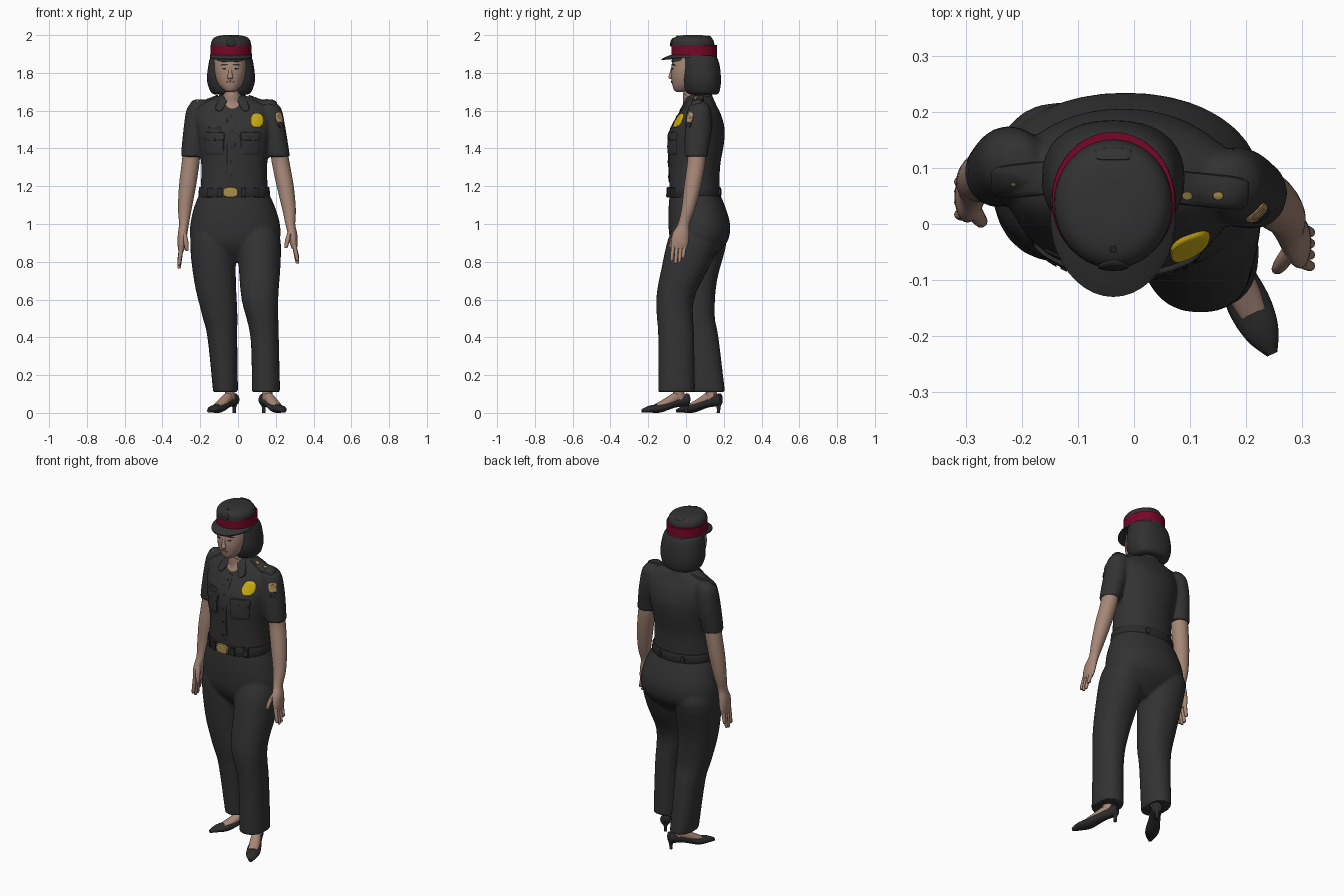
import bpy
import bmesh
import math
from mathutils import Matrix, Vector
from mathutils.bvhtree import BVHTree

default_cube = bpy.data.objects.get("Cube")
if default_cube:
    bpy.data.objects.remove(default_cube, do_unlink=True)

created = []
trees = {}


def make_material(name, red, green, blue):
    material = bpy.data.materials.new(name)
    material.use_nodes = True
    colour = (red, green, blue, 1)
    material.diffuse_color = colour
    material.node_tree.nodes["Principled BSDF"].inputs["Base Color"].default_value = colour
    return material


uniform = make_material("charcoal cloth", .032, .032, .032)
hair_colour = make_material("black hair", .03, .03, .031)
leather = make_material("black leather", .024, .024, .025)
skin = make_material("warm skin", .38, .24, .182)
crimson = make_material("crimson band", .18, .002, .02)
yellow = make_material("badge yellow", .62, .43, .007)
brass = make_material("dull brass", .38, .26, .07)
lip_colour = make_material("muted lips", .28, .16, .12)
patch_tan = make_material("patch tan", .46, .28, .14)


def finish(name, material, bm):
    mesh = bpy.data.meshes.new(name)
    bm.to_mesh(mesh)
    trees[name] = BVHTree.FromBMesh(bm)
    bm.free()
    mesh.materials.append(material)
    part = bpy.data.objects.new(name, mesh)
    bpy.context.collection.objects.link(part)
    created.append(part)
    return part


def blend(p, q, r, s, t):
    """Catmull-Rom value between q and r."""
    return q + t * (r - p + t * (2 * p - 5 * q + 4 * r - s + t * (3 * (q - r) + s - p))) / 2


def smooth_path(sections, steps):
    keys = [sections[0], *sections, sections[-1]]
    path = []
    for quad in zip(keys, keys[1:], keys[2:], keys[3:]):
        for step in range(steps):
            path.append([blend(*values, step / steps) for values in zip(*quad)])
    path.append(sections[-1])
    return path


def oval(angle, width, height, power):
    c, s = math.cos(angle), math.sin(angle)
    return (math.copysign(abs(c) ** (2 / power), c) * width,
            math.copysign(abs(s) ** (2 / power), s) * height)


def loft(name, material, sections, sides=24, power=2, steps=4, along_y=False, matrix=Matrix()):
    """Skin oval rings given as centre x, y, z and two half widths."""
    bm = bmesh.new()
    rings = []
    for x, y, z, width, depth in smooth_path(sections, steps):
        ring = []
        for i in range(sides):
            u, v = oval(math.tau * i / sides, width, depth, power)
            ring.append(bm.verts.new((x + u, y, z + v) if along_y else (x + u, y + v, z)))
        rings.append(ring)
    for low, high in zip(rings, rings[1:]):
        for i in range(sides):
            j = (i + 1) % sides
            bm.faces.new((low[i], low[j], high[j], high[i]))
    bm.faces.new(rings[0])
    bm.faces.new(rings[-1])
    bmesh.ops.recalc_face_normals(bm, faces=bm.faces)
    bm.transform(matrix)
    return finish(name, material, bm)


def fuse(name, material, part_names):
    """Melt overlapping lofts into one continuous garment."""
    bm = bmesh.new()
    for part_name in part_names:
        source = bpy.data.objects[part_name]
        bm.from_mesh(source.data)
        created.remove(source)
        bpy.data.objects.remove(source, do_unlink=True)
    part = finish(name, material, bm)
    remesh = part.modifiers.new("Remesh", "REMESH")
    remesh.mode = "VOXEL"
    remesh.voxel_size = .008
    relax = part.modifiers.new("Relax", "SMOOTH")
    relax.iterations = 6
    graph = bpy.context.evaluated_depsgraph_get()
    garment = bpy.data.meshes.new_from_object(part.evaluated_get(graph))
    part.modifiers.clear()
    part.data = garment
    garment.materials.clear()
    garment.materials.append(material)
    trees[name] = BVHTree.FromPolygons([v.co for v in garment.vertices],
                                       [list(p.vertices) for p in garment.polygons])


def drape(name, material, targets, centre, size, facing=(0, -1, 0), power=2, thick=.006, roll=0):
    """Lay a thin rounded plate over the named parts."""
    out = Vector(facing).normalized()
    up = Vector((0, 1, 0)) if out.z > .9 else Vector((0, 0, 1))
    side = up.cross(out).normalized()
    turn = Matrix.Rotation(roll, 3, out)
    side, up = turn @ side, turn @ up
    bm = bmesh.new()

    def surface(u, v):
        start = Vector(centre) + side * u + up * v + out
        hits = [trees[t].ray_cast(start, -out) for t in targets]
        spans = [hit[3] for hit in hits if hit[0] is not None]
        return start - out * (min(spans) if spans else 1)

    middle = bm.verts.new(surface(0, 0) + out * thick)
    rings = []
    sides = 24
    for scale, lift in ((.35, thick), (.7, thick), (.93, thick), (1, thick * .6), (1, -.004)):
        ring = []
        for i in range(sides):
            u, v = oval(math.tau * i / sides, size[0] / 2, size[1] / 2, power)
            ring.append(bm.verts.new(surface(u * scale, v * scale) + out * lift))
        rings.append(ring)
    for i in range(sides):
        j = (i + 1) % sides
        bm.faces.new((middle, rings[0][i], rings[0][j]))
        for inner, outer in zip(rings, rings[1:]):
            bm.faces.new((inner[i], outer[i], outer[j], inner[j]))
    return finish(name, material, bm)


def arm_place(side, sections):
    """Set arm sections on the left, or swing them over to the right."""
    if side == "left":
        return sections
    return [(-.095 - .69 * x, y + .038 + max(0, 1.3 - z) * .11, z - max(0, 1 - z) * .12, *radii)
            for x, y, z, *radii in sections]


# Trousers
loft("hips", uniform, [(-.02, .045, 1.17, .18, .13), (-.018, .058, 1.09, .214, .15),
                       (-.015, .07, 1, .237, .163), (-.015, .07, .92, .236, .155),
                       (-.01, .06, .86, .19, .12), (-.01, .05, .8, .09, .06)], sides=40, power=2.1)
loft("left_leg", uniform, [(.09, .05, 1.02, .09, .1), (.108, .04, .92, .116, .135),
                           (.114, 0, .78, .111, .127), (.116, -.058, .6, .097, .1),
                           (.141, -.052, .4, .075, .095), (.148, -.05, .11, .075, .098)], power=2.2)
loft("right_leg", uniform, [(-.12, .07, 1.02, .09, .1), (-.133, .075, .92, .12, .142),
                            (-.122, .055, .7, .111, .109), (-.097, .06, .52, .094, .092),
                            (-.083, .08, .4, .079, .092), (-.066, .11, .11, .066, .097)], power=2.2)
fuse("trousers", uniform, ["hips", "left_leg", "right_leg"])

# Shirt body with short sleeves
loft("torso", uniform, [(-.02, .045, 1.15, .18, .133), (-.02, .045, 1.3, .174, .135),
                        (-.02, .053, 1.42, .188, .147), (-.02, .061, 1.5, .202, .144),
                        (-.02, .072, 1.575, .212, .115), (-.022, .075, 1.625, .187, .088),
                        (-.025, .075, 1.665, .11, .068), (-.03, .07, 1.685, .05, .045)], sides=40, power=2.1)
for side in ("left", "right"):
    loft(side + "_sleeve", uniform, arm_place(side, [
        (.16, .072, 1.65, .028, .03), (.172, .07, 1.61, .058, .06), (.19, .065, 1.5, .063, .071),
        (.213, .055, 1.38, .059, .063), (.215, .055, 1.355, .058, .062)]))
fuse("shirt", uniform, ["torso", "left_sleeve", "right_sleeve"])

# Belt
loft("belt", leather, [(-.02, .045, 1.14, .187, .138), (-.02, .045, 1.145, .19, .141),
                       (-.02, .045, 1.19, .187, .14), (-.02, .045, 1.195, .184, .137)],
     sides=40, power=2.1, steps=1)
drape("belt_buckle", brass, ["belt"], (-.04, 0, 1.168), (.08, .054), power=3, thick=.009)
for x in (-.15, -.1, .03, .1):
    drape("belt_keeper", leather, ["belt"], (x, 0, 1.168), (.025, .062), power=5, thick=.009)
for x in (-.1, .05):
    drape("back_belt_stud", leather, ["belt"], (x, 0, 1.168), (.024, .04), (0, 1, 0), thick=.009)

# Shirt front: placket, buttons and pockets
drape("button_placket", uniform, ["shirt"], (-.035, 0, 1.41), (.045, .38), power=8, thick=.004)
for i in range(5):
    drape("shirt_button", leather, ["button_placket"], (-.035, 0, 1.25 + .08 * i), (.012, .012), thick=.003)
for x in (-.125, .065):
    drape("chest_pocket", uniform, ["shirt"], (x, 0, 1.425), (.1, .12), power=6, thick=.007)
    drape("pocket_flap", uniform, ["shirt"], (x, 0, 1.465), (.108, .045), power=5, thick=.0095)
    drape("pocket_button", leather, ["pocket_flap"], (x, 0, 1.455), (.012, .012), thick=.003)
drape("name_plate", leather, ["shirt"], (-.125, 0, 1.505), (.07, .016), power=6, thick=.004)
drape("chest_badge", yellow, ["shirt"], (.1, 0, 1.548), (.07, .076), power=2.4, thick=.009)

# Neck opening and collar
loft("neck", skin, [(-.03, .045, 1.6, .052, .055), (-.033, .035, 1.69, .047, .048),
                    (-.038, .03, 1.77, .046, .048)])
loft("collar", uniform, [(-.03, .083, 1.645, .088, .07), (-.03, .085, 1.67, .076, .058),
                         (-.03, .083, 1.695, .064, .05)], steps=2)
drape("open_neckline", skin, ["shirt", "neck"], (-.03, 0, 1.652), (.084, .082), thick=.004)
for side in (-1, 1):
    drape("collar_wing", uniform, ["shirt", "collar"], (-.03 + side * .057, 0, 1.64), (.044, .095),
          power=3, thick=.0095, roll=side * .5)

# Arms and hands
for side in ("left", "right"):
    loft(side + "_arm", skin, arm_place(side, [
        (.213, .055, 1.42, .045, .05), (.225, .055, 1.33, .047, .048), (.25, .035, 1.2, .045, .045),
        (.27, .012, 1.08, .036, .036), (.277, -.012, 1, .026, .031), (.288, -.027, .95, .025, .044),
        (.295, -.033, .9, .021, .046), (.298, -.037, .87, .014, .04)]))
    for finger in range(4):
        y = -.067 + .02 * finger
        reach = (.09, .105, .1, .075)[finger]
        loft(side + "_finger", skin, arm_place(side, [
            (.297, y, .89, .012, .011), (.307, y - .005, .89 - reach / 2, .011, .01),
            (.314, y - .008, .9 - reach, .009, .009), (.314, y - .008, .895 - reach, .004, .004)]),
            sides=10, steps=2)
    loft(side + "_thumb", skin, arm_place(side, [
        (.28, -.045, .965, .014, .016), (.263, -.07, .92, .013, .014),
        (.255, -.08, .88, .01, .01), (.254, -.081, .872, .004, .004)]), sides=10, steps=2)

# Shoulder straps, pins and sleeve patch
for x, y, tilt, pin in ((.13, .06, -.1, .019), (-.18, .08, .1, .009)):
    drape("shoulder_strap", uniform, ["shirt"], (x, y, 1.6), (.15, .06), (0, 0, 1), 5, .0095, tilt)
    for step in (-.035, .02):
        drape("shoulder_pin", brass, ["shoulder_strap"], (x + step, y - .01, 1.6),
              (pin, pin * .8), (0, 0, 1), thick=.003)
drape("sleeve_patch", patch_tan, ["shirt"], (.225, .015, 1.563), (.046, .056), (.8, -.6, 0), 3, .004)
drape("sleeve_patch_crest", brass, ["sleeve_patch"], (.225, .015, 1.57), (.026, .024), (.8, -.6, 0), 2, .002)
drape("sleeve_patch_mark", leather, ["shirt"], (.225, .015, 1.525), (.036, .03), (.8, -.6, 0), 3, .005)

# Head and face
loft("head", skin, [(-.04, -.025, 1.7, .022, .028), (-.04, -.015, 1.712, .04, .05),
                    (-.041, .002, 1.745, .066, .076), (-.041, .012, 1.8, .082, .091),
                    (-.041, .03, 1.87, .085, .1), (-.041, .04, 1.92, .07, .08)], sides=32, power=2.2)
loft("nose", skin, [(-.041, -.074, 1.768, .011, .008), (-.041, -.079, 1.776, .016, .014),
                    (-.041, -.076, 1.8, .01, .011), (-.041, -.07, 1.835, .008, .006)], sides=12)
for side in (-1, 1):
    x = -.041 + .034 * side
    drape("eye", leather, ["head"], (x, 0, 1.822), (.022, .008), thick=.002)
    drape("eyebrow", hair_colour, ["head"], (x, 0, 1.843), (.042, .008), thick=.003, roll=side * -.1)
drape("lips", lip_colour, ["head"], (-.041, 0, 1.752), (.04, .013), thick=.004)

# Bobbed hair
loft("bobbed_hair", hair_colour, [(-.037, .09, 1.685, .085, .07), (-.037, .087, 1.7, .108, .09),
                                  (-.037, .082, 1.76, .127, .103), (-.037, .078, 1.84, .12, .1),
                                  (-.037, .068, 1.885, .108, .093), (-.037, .055, 1.9, .09, .08)],
     sides=36, power=2.3)
drape("fringe", hair_colour, ["head"], (-.041, 0, 1.875), (.15, .035), power=3, thick=.005)

# Cap with band, crown and peak
loft("cap_rim", uniform, [(-.037, .043, 1.88, .112, .121), (-.037, .043, 1.896, .109, .12)], sides=40, steps=1)
loft("cap_band", crimson, [(-.037, .043, 1.892, .11, .121), (-.037, .043, 1.948, .109, .121)], sides=40, steps=1)
loft("cap_crown", uniform, [(-.037, .036, 1.943, .106, .115), (-.037, .035, 1.97, .102, .111),
                            (-.037, .036, 1.99, .083, .093), (-.037, .037, 1.999, .045, .055),
                            (-.037, .037, 2, .01, .01)], sides=40)
drape("cap_emblem", leather, ["cap_crown", "cap_band"], (-.037, 0, 1.962), (.055, .046), thick=.005)
drape("cap_stud", leather, ["cap_crown"], (-.037, -.045, 1.9), (.012, .012), (0, 0, 1), thick=.004)
drape("cap_back_tab", uniform, ["cap_crown"], (-.037, .125, 1.9), (.065, .022), (0, 0, 1), 5, .004)
peak = bmesh.new()
rows = []
for i in range(25):
    angle = math.pi * (1 + i / 24)
    across, front = math.cos(angle), math.sin(angle)
    spread = abs(front) ** .8
    rows.append([peak.verts.new((-.037 + across * (.106 + grow * .03 * spread),
                                 .043 + front * (.117 + grow * .056 * spread),
                                 1.897 - drop - grow * .02 * spread))
                 for grow, drop in ((0, 0), (.6, 0), (1, .003), (1, .009), (.6, .01), (0, .012))])
for first, second in zip(rows, rows[1:]):
    for i in range(6):
        j = (i + 1) % 6
        peak.faces.new((first[i], first[j], second[j], second[i]))
bmesh.ops.recalc_face_normals(peak, faces=peak.faces)
finish("cap_peak", uniform, peak)

# Feet in heeled shoes
for side, x, y, turn in (("left", .135, .005, .44), ("right", -.018, .175, -.55)):
    place = Matrix.Translation((x, y, 0)) @ Matrix.Rotation(turn, 4, "Z")
    loft(side + "_shoe", leather, [(0, .012, .07, .012, .02), (0, 0, .07, .029, .033),
                                   (0, -.07, .052, .03, .024), (0, -.16, .025, .039, .024),
                                   (0, -.22, .02, .031, .018), (0, -.262, .011, .01, .009)],
         along_y=True, matrix=place)
    loft(side + "_shoe_heel", leather, [(0, -.004, 0, .009, .009), (0, -.003, .03, .01, .011),
                                        (0, -.006, .065, .024, .024)], sides=12, matrix=place)
    loft(side + "_foot", skin, [(0, -.02, .085, .02, .025), (0, -.07, .075, .026, .034),
                                (0, -.13, .051, .03, .024), (0, -.182, .036, .024, .012)],
         along_y=True, matrix=place)
    loft(side + "_ankle", skin, [(0, -.04, .06, .026, .033), (0, -.055, .14, .024, .028)], matrix=place)

bpy.ops.object.select_all(action="DESELECT")
for part in created:
    part.select_set(True)
bpy.context.view_layer.objects.active = created[0]
bpy.ops.object.shade_smooth_by_angle(angle=math.radians(40))
